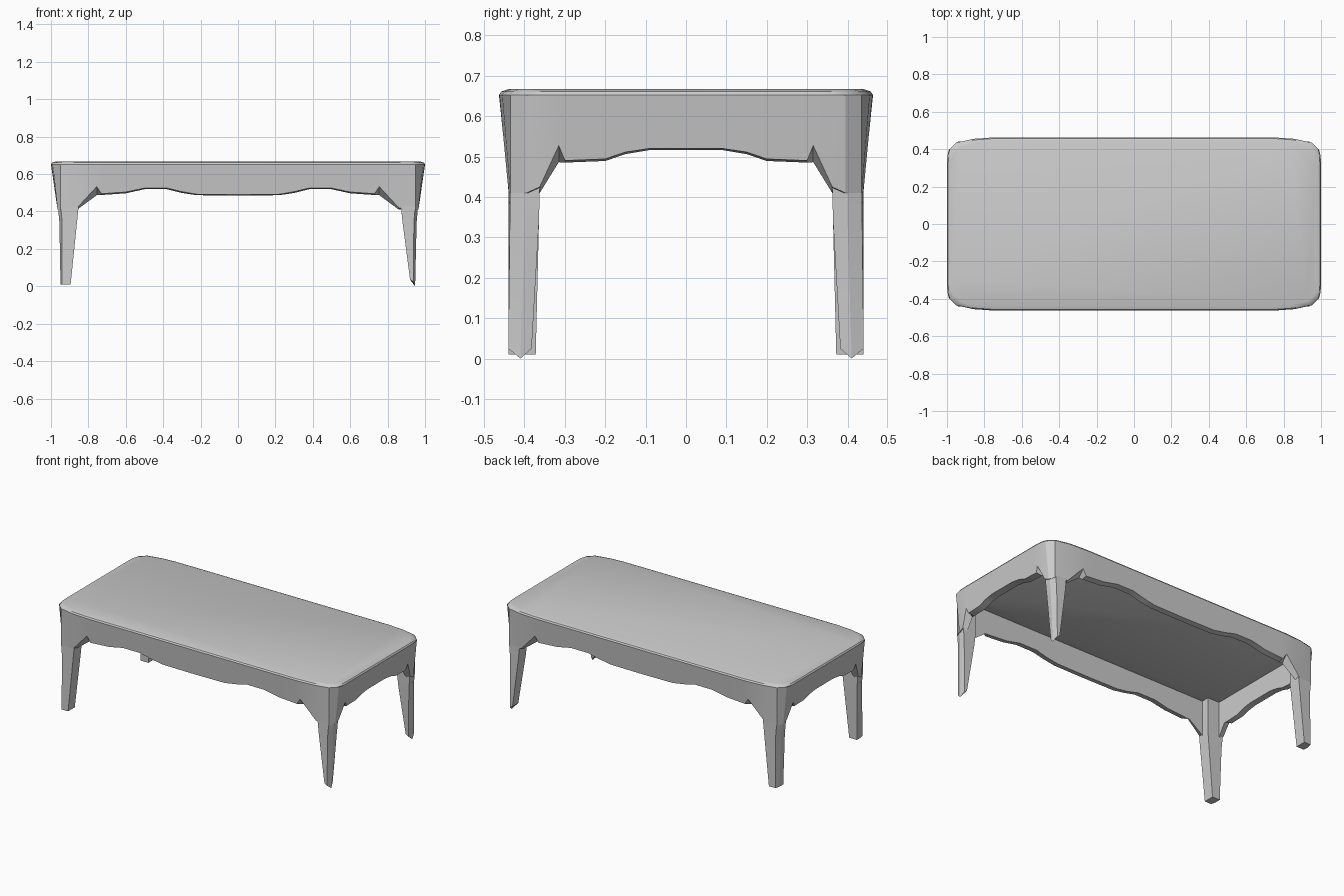
import bpy, bmesh

if "Cube" in bpy.data.objects:
    bpy.data.objects.remove(bpy.data.objects["Cube"])

# Quarter outline stations: x, y, outer lower edge z, inner lower edge z
STATIONS = [
    (0, .463, .490, .485), (.22, .463, .492, .487), (.30, .463, .506, .499),
    (.38, .463, .525, .519), (.50, .463, .525, .519), (.60, .463, .504, .497),
    (.73, .463, .495, .488), (.755, .462, .533, .487), (.86, .455, .420, .410),
    (.95, .435, .410, .410), (.99, .395, .410, .410), (.998, .362, .425, .410),
    (1, .315, .527, .486), (1, .30, .490, .485), (1, .20, .494, .489),
    (1, .15, .511, .506), (1, .09, .520, .516), (1, 0, .520, .516)]


def finish(bm, name, axes=(), angle=25):
    bmesh.ops.recalc_face_normals(bm, faces=bm.faces)
    me = bpy.data.meshes.new(name)
    bm.to_mesh(me)
    bm.free()
    ob = bpy.data.objects.new(name, me)
    bpy.context.collection.objects.link(ob)
    bpy.context.view_layer.objects.active = ob
    ob.select_set(True)
    bpy.ops.object.shade_smooth_by_angle(angle=angle * 3.14159 / 180)
    ob.select_set(False)
    if axes:
        m = ob.modifiers.new("Mirror", 'MIRROR')
        m.use_axis = ('x' in axes, 'y' in axes, False)
    return ob


def loft(bm, rings, closed=True, caps=True):
    rows = [[bm.verts.new(p) for p in r] for r in rings]
    n = len(rows[0])
    for a, b in zip(rows, rows[1:]):
        for i in range(n if closed else n - 1):
            j = (i + 1) % n
            bm.faces.new((a[i], a[j], b[j], b[i]))
    if caps:
        bm.faces.new(rows[0])
        bm.faces.new(rows[-1])


def outer(x, y, z):
    # Apron sides lean inward going down
    return (min(x, 1 - .145 * (.652 - z)),
            min(y, .463 - .023 * min(1, (.652 - z) / .22)), z)


# Tabletop slab with a softened rim
corner = [(.75, .463), (.86, .455), (.95, .435), (.985, .40), (.998, .36), (1, .315)]
outline = corner + [(x, -y) for x, y in reversed(corner)]
outline += [(-x, -y) for x, y in outline]
bm = bmesh.new()
loft(bm, [[(x * (1 - d), y * (1 - d * 2.1), z) for x, y in outline]
          for d, z in ((.02, .64), (0, .652), (.006, .661), (.024, .667))])
finish(bm, "tabletop", angle=35)

# Scalloped apron: one quarter lofted, then mirrored
bm = bmesh.new()
inner = [(min(x, .935), min(y, .412)) for x, y, _, _ in STATIONS]
loft(bm, [
    [outer(x, y, .652) for x, y, _, _ in STATIONS],
    [outer(x, y, zo) for x, y, zo, _ in STATIONS],
    [(x, y, s[3]) for (x, y), s in zip(inner, STATIONS)],
    [(x, y, .645) for x, y in inner]], closed=False, caps=False)
bmesh.ops.remove_doubles(bm, verts=bm.verts, dist=.0005)
finish(bm, "apron", "xy")


# Tapered legs: the right pair has a narrower, pointed foot
def leg(name, side, inner_x, foot):
    def section(z, xo, xi, yi):
        return [(xo, yi, z), (xo, .400, z), (xo - .015, .436, z), (xi, .440, z), (xi, yi, z)]
    rings = [section(.645, .962, inner_x, .362), section(.42, .962, inner_x, .362),
             section(.34, .955, inner_x + .008, .364), foot]
    bm = bmesh.new()
    loft(bm, [[(side * x, y, z) for x, y, z in r] for r in rings])
    finish(bm, name, "y", 15)


leg("left_legs", -1, .853,
    [(.949, .372, .01), (.949, .41, .01), (.942, .44, .01), (.895, .44, .01), (.895, .372, .01)])
leg("right_legs", 1, .872,
    [(.938, .382, .025), (.947, .41, 0), (.938, .44, .025), (.92, .44, .035), (.92, .382, .035)])
